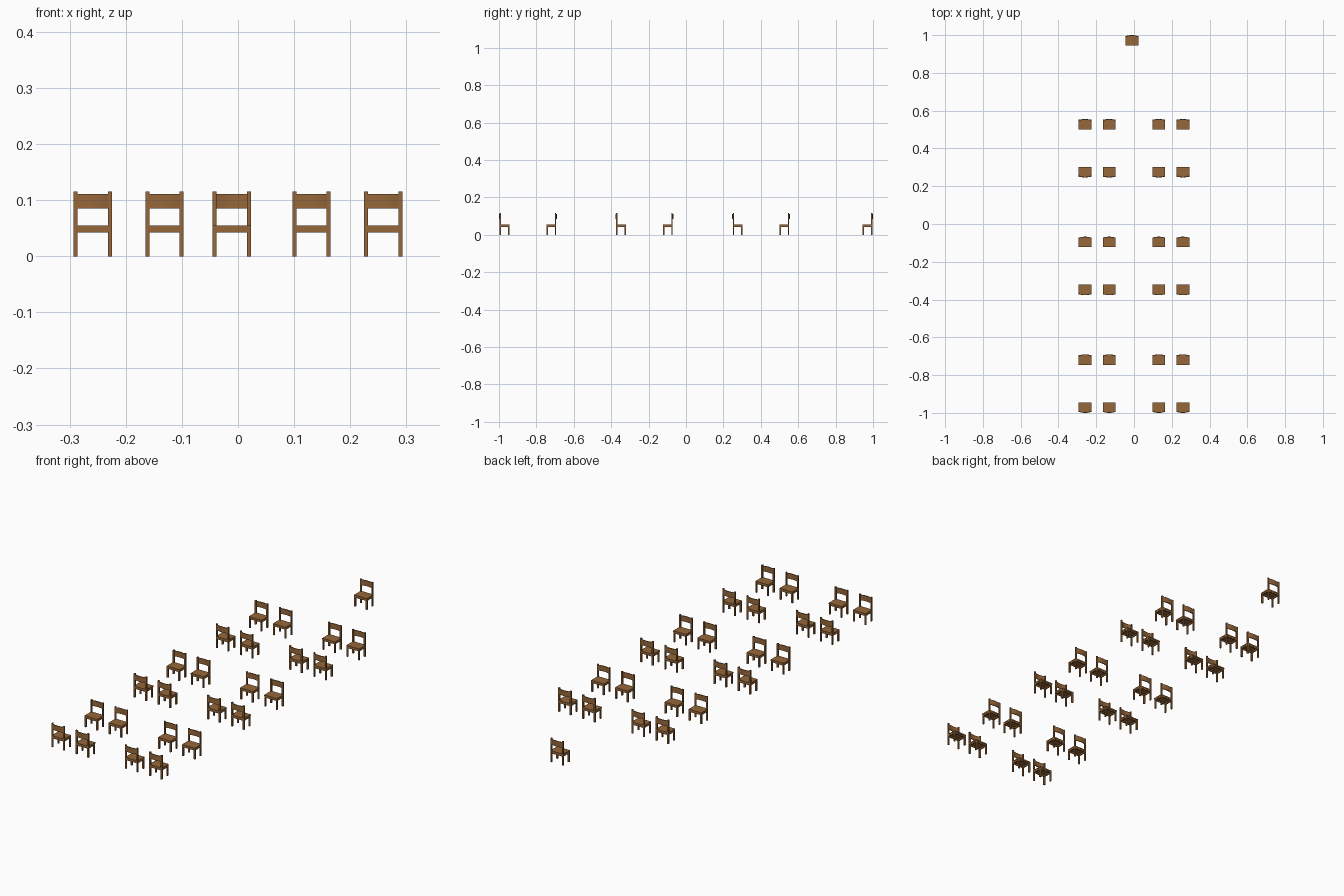
import bpy, bmesh, math
from mathutils import Matrix, Vector

if "Cube" in bpy.data.objects:
    bpy.data.objects.remove(bpy.data.objects["Cube"])

wood = bpy.data.materials.new("brown wood")
wood.diffuse_color = (0.305, 0.136, 0.042, 1)
wood.use_nodes = True
wood.node_tree.nodes["Principled BSDF"].inputs["Base Color"].default_value = wood.diffuse_color


def add_box(bm, x0, x1, y0, y1, z0, z1):
    m = Matrix.Translation(((x0 + x1) / 2, (y0 + y1) / 2, (z0 + z1) / 2)) \
        @ Matrix.Diagonal((x1 - x0, y1 - y0, z1 - z0, 1))
    bmesh.ops.create_cube(bm, size=1, matrix=m)


def finish(bm, name):
    bmesh.ops.recalc_face_normals(bm, faces=bm.faces)
    me = bpy.data.meshes.new(name)
    bm.to_mesh(me)
    bm.free()
    me.materials.append(wood)
    return me


# One chair: back edge at y = 0, facing -y, centred on x = 0
W, T = 0.034, 0.007

# Legs, back posts and seat rails
bm = bmesh.new()
for s in (-1, 1):
    xa, xb = sorted((s * W, s * (W - T)))
    add_box(bm, xa, xb, -0.011, -0.004, 0, 0.115)
    add_box(bm, xa, xb, -0.055, -0.048, 0, 0.049)
    ra, rb = sorted((s * (W - 0.001), s * (W - 0.006)))
    add_box(bm, ra, rb, -0.048, -0.011, 0.042, 0.049)
for y in (-0.054, -0.010):
    add_box(bm, -W + T, W - T, y, y + 0.005, 0.042, 0.049)
frame = finish(bm, "chair_frame")

# Seat board, notched between the posts at the back
bm = bmesh.new()
add_box(bm, -W, W, -0.056, -0.011, 0.049, 0.055)
add_box(bm, -W + T, W - T, -0.011, -0.004, 0.049, 0.055)
seat = finish(bm, "seat")

# Backrest slat, bowed backwards
bm = bmesh.new()
N, half = 10, W - T + 0.002
rings = []
for i in range(N + 1):
    t = 2 * i / N - 1
    y = -0.0045 * t * t
    rings.append([bm.verts.new((half * t, y + dy, z)) for dy, z in
                  ((0, 0.085), (0, 0.111), (-0.004, 0.111), (-0.004, 0.085))])
for a, b in zip(rings, rings[1:]):
    for j in range(4):
        k = (j + 1) % 4
        bm.faces.new((a[j], a[k], b[k], b[j]))
bm.faces.new(rings[0])
bm.faces.new(rings[-1])
backrest = finish(bm, "backrest")
for p in backrest.polygons:
    p.use_smooth = abs(p.normal.y) > 0.7
backrest.set_sharp_from_angle(angle=math.radians(35))


def place_chair(x, y, turned):
    for me in (frame, seat, backrest):
        ob = bpy.data.objects.new(me.name, me)
        ob.location = (x, y, 0)
        ob.rotation_euler.z = math.pi if turned else 0
        bpy.context.collection.objects.link(ob)


# Three groups of facing rows, plus one chair at the head
for g in range(3):
    for x in (-0.259, -0.131, 0.131, 0.259):
        place_chair(x, -1.0 + 0.623 * g, True)
        place_chair(x, -0.69 + 0.623 * g, False)
place_chair(-0.011, 1.0, False)
